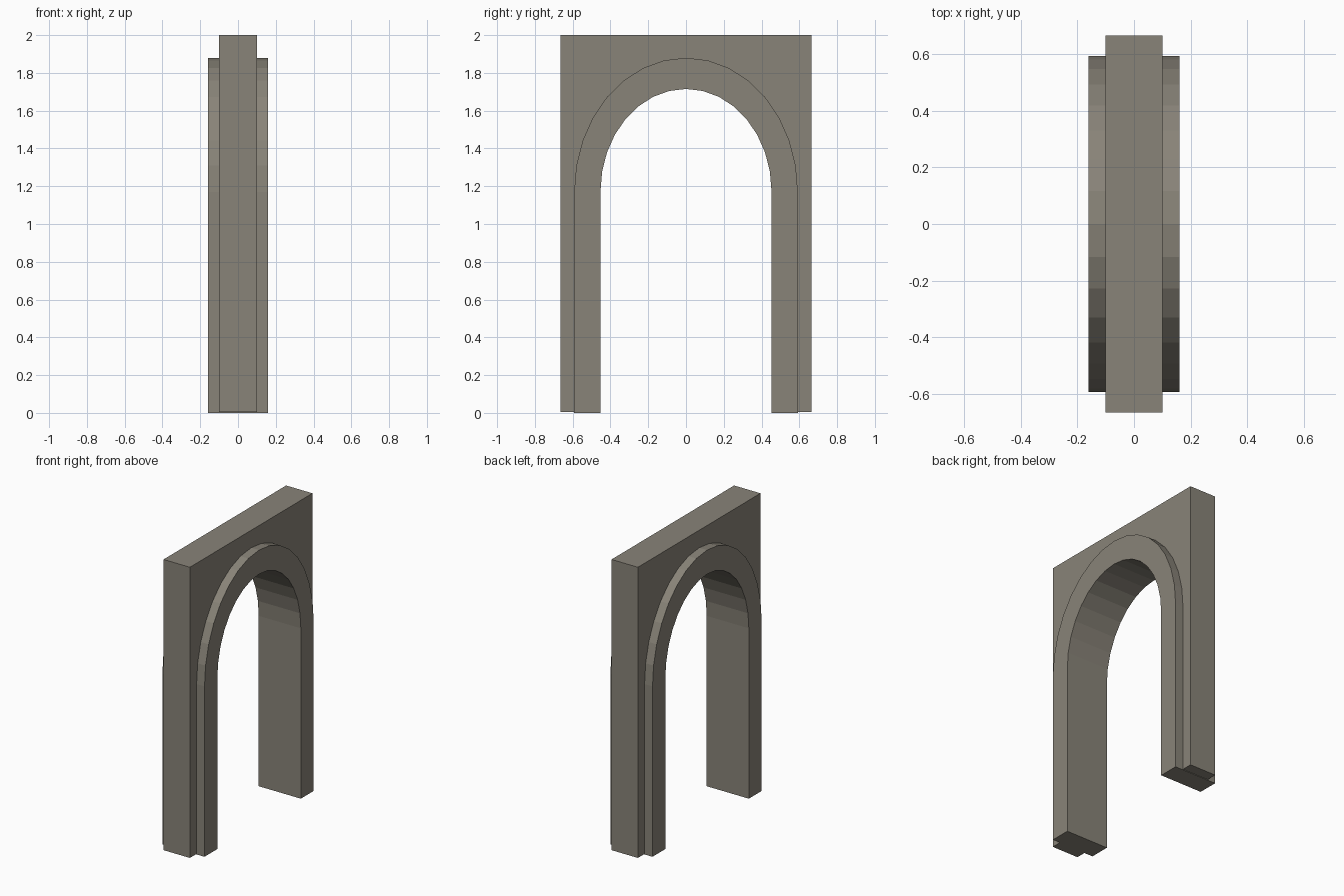
import bpy
import bmesh
from math import sin, cos, pi

if "Cube" in bpy.data.objects:
    bpy.data.objects.remove(bpy.data.objects["Cube"], do_unlink=True)

SPRING = 1.17      # height where the arch starts to curve
SEGMENTS = 16

stone = bpy.data.materials.new("warm grey stone")
stone.use_nodes = True
colour = (0.25, 0.23, 0.19, 1)
stone.diffuse_color = colour
stone.node_tree.nodes["Principled BSDF"].inputs["Base Color"].default_value = colour


def arch_line(half_width, top, base=0):
    """Foot to foot outline (y, z) of a stilted elliptical arch."""
    rise = top - SPRING
    curve = [(half_width * cos(pi * i / SEGMENTS), SPRING + rise * sin(pi * i / SEGMENTS))
             for i in range(SEGMENTS + 1)]
    return [(half_width, base)] + curve + [(-half_width, base)]


def slab(name, outline, half_depth):
    """Closed outline in the YZ plane, extruded evenly along x."""
    bm = bmesh.new()
    face = bm.faces.new([bm.verts.new((-half_depth, y, z)) for y, z in outline])
    extruded = bmesh.ops.extrude_face_region(bm, geom=[face], use_keep_orig=True)
    moved = [v for v in extruded["geom"] if isinstance(v, bmesh.types.BMVert)]
    bmesh.ops.translate(bm, verts=moved, vec=(2 * half_depth, 0, 0))
    bmesh.ops.recalc_face_normals(bm, faces=bm.faces)
    mesh = bpy.data.meshes.new(name)
    bm.to_mesh(mesh)
    bm.free()
    mesh.materials.append(stone)
    obj = bpy.data.objects.new(name, mesh)
    bpy.context.collection.objects.link(obj)
    return obj


# Rectangular wall, its opening edge buried inside the thicker surround
wall = [(0.665, 0.004), (0.665, 2), (-0.665, 2), (-0.665, 0.004)]
slab("wall", wall + arch_line(0.52, 1.80, 0.004)[::-1], 0.10)

# Raised arch surround running through the wall
slab("arch_surround", arch_line(0.592, 1.88) + arch_line(0.453, 1.715)[::-1], 0.16)
